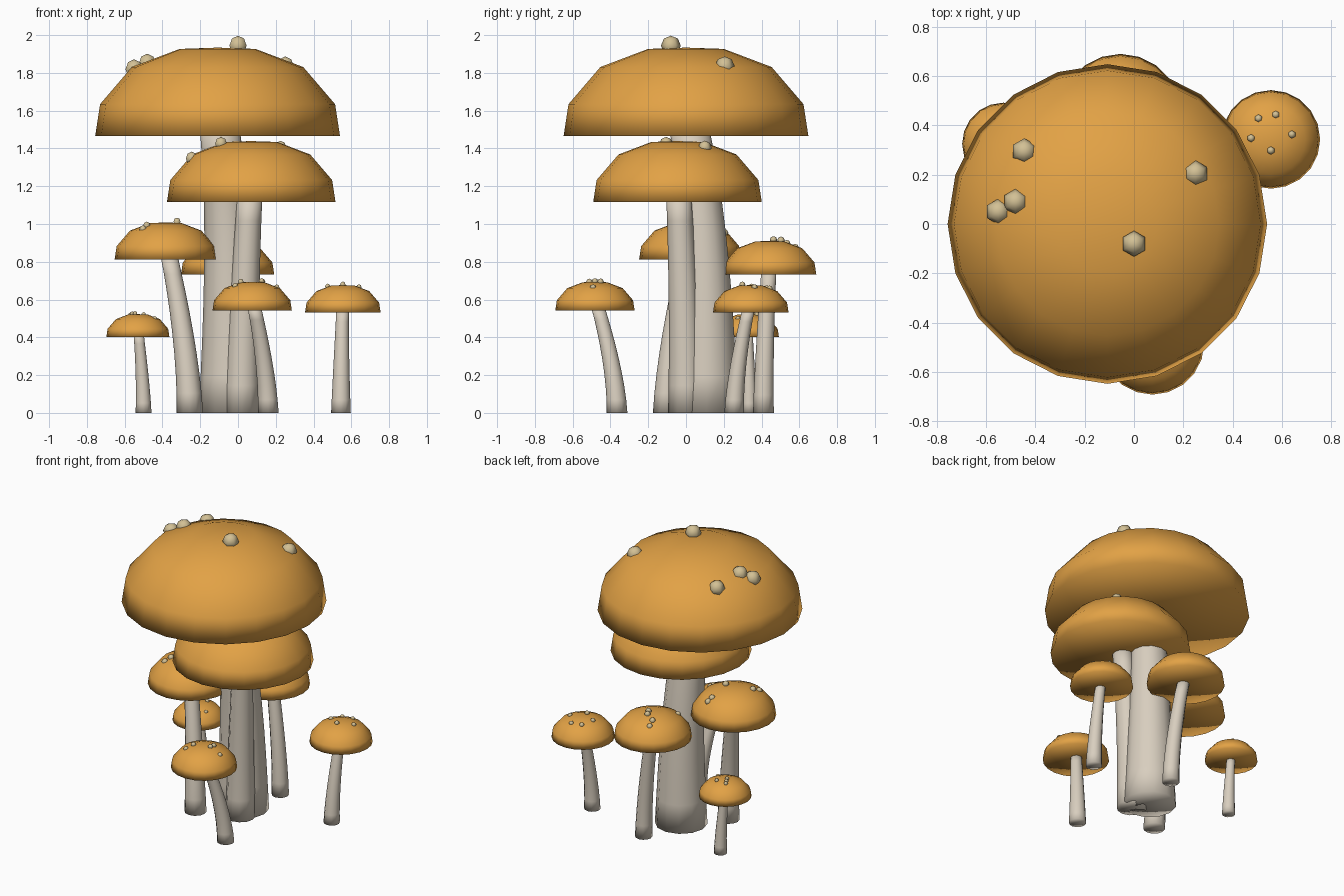
import bpy, bmesh, math

if "Cube" in bpy.data.objects:
    bpy.data.objects.remove(bpy.data.objects["Cube"])


def material(name, rgb):
    m = bpy.data.materials.new(name)
    m.diffuse_color = (*rgb, 1)
    m.use_nodes = True
    m.node_tree.nodes["Principled BSDF"].inputs["Base Color"].default_value = m.diffuse_color
    return m


CAP = material("orange_brown", (0.76, 0.36, 0.06))
STEM = material("pale_stem", (0.69, 0.62, 0.52))
SPOT = material("tan_spot", (0.65, 0.53, 0.30))

# Cap outline as (radius, height) fractions, from flat underside to crown
OUTLINE = [(1, 0), (0.96, 0.36), (0.70, 0.78), (0.31, 0.985), (0, 1)]


def finish(name, bm, mat):
    bmesh.ops.recalc_face_normals(bm, faces=bm.faces)
    me = bpy.data.meshes.new(name)
    bm.to_mesh(me)
    bm.free()
    for p in me.polygons:
        p.use_smooth = True
    me.materials.append(mat)
    ob = bpy.data.objects.new(name, me)
    bpy.context.collection.objects.link(ob)


def loft(bm, rings, n, phase=0.0):
    """Skin a stack of (x, y, z, radius) circles; radius 0 is a pole."""
    prev = None
    for x, y, z, r in rings:
        if r == 0:
            cur = [bm.verts.new((x, y, z))] * n
        else:
            cur = [bm.verts.new((x + r * math.cos(a), y + r * math.sin(a), z))
                   for a in (phase + 2 * math.pi * i / n for i in range(n))]
        if prev:
            for i in range(n):
                j = (i + 1) % n
                bm.faces.new(list(dict.fromkeys((prev[i], prev[j], cur[j], cur[i]))))
        prev = cur


def cap(name, x, y, z, radius):
    height = radius * 0.722
    bm = bmesh.new()
    loft(bm, [(x, y, z + h * height, r * radius) for r, h in [(0, 0)] + OUTLINE], 20)
    finish(name, bm, CAP)


def stem(name, centre, foot, foot_r, top_r, bend):
    # Leans from the foot towards the cap, bending more near the top
    x, y, z, radius = centre
    rings = [(*foot, 0, 0)]
    for i in range(9):
        t = i / 8
        lean = 0.87 * t ** bend
        rings.append((foot[0] + (x - foot[0]) * lean, foot[1] + (y - foot[1]) * lean,
                      t * (z + 0.1 * radius), top_r + (foot_r - top_r) * (1 - t) ** 1.2))
    rings.append((*rings[-1][:3], 0))
    bm = bmesh.new()
    loft(bm, rings, 12)
    finish(name, bm, STEM)


def surface_height(f):
    for (r0, h0), (r1, h1) in zip(OUTLINE, OUTLINE[1:]):
        if r1 <= f <= r0:
            return h0 + (h1 - h0) * (r0 - f) / (r0 - r1)
    return 0


def spots(name, centre, places):
    # Six-sided warts sunk into the cap, placed by offset from its axis
    x, y, z, radius = centre
    size = 0.081 * radius
    bm = bmesh.new()
    for dx, dy in places:
        f = math.hypot(dx, dy) / radius
        sink = 0.3 - 1.2 * max(0, f - 0.2)
        zc = z + surface_height(f) * radius * 0.722 + size * sink
        rings = [(x + dx, y + dy, zc - size * math.cos(k * math.pi / 4),
                  size * math.sin(k * math.pi / 4) if 0 < k < 4 else 0) for k in range(5)]
        loft(bm, rings, 6, math.pi / 2)
    finish(name, bm, SPOT)


def mushroom(label, centre, foot, foot_r, top_r, places, bend=1.6):
    cap(label + "_cap", *centre)
    stem(label + "_stem", centre, foot, foot_r, top_r, bend)
    spots(label + "_spots", centre, places)


# Two tall mushrooms in the middle
mushroom("giant", (-0.108, 0, 1.466, 0.648), (-0.04, 0.11), 0.167, 0.105,
         [(0.108, -0.08), (-0.337, 0.295), (-0.372, 0.09), (-0.442, 0.05), (0.358, 0.205)], 3)
mushroom("large", (0.07, -0.045, 1.117, 0.446), (0.02, 0), 0.095, 0.066,
         [(-0.315, -0.06), (-0.16, -0.06), (0.155, 0.145)])

# Small mushrooms around them
mushroom("left", (-0.383, 0.022, 0.813, 0.27), (-0.255, -0.105), 0.07, 0.045,
         [(0.06, 0.15), (0.07, 0.18), (0.06, 0), (-0.10, -0.07), (-0.12, -0.11)])
mushroom("back", (-0.055, 0.443, 0.732, 0.247), (0.04, 0.41), 0.055, 0.04,
         [(-0.06, 0.09), (-0.07, 0.135), (0, 0.06), (0.02, 0.02), (-0.105, -0.125)])
mushroom("front", (0.075, -0.482, 0.542, 0.21), (0.16, -0.365), 0.055, 0.036,
         [(-0.09, -0.07), (-0.06, -0.03), (0.05, 0), (0.055, 0.03), (0.13, -0.01)])
mushroom("right", (0.555, 0.343, 0.532, 0.2), (0.545, 0.255), 0.052, 0.033,
         [(-0.05, 0.085), (0.02, 0.10), (0.085, 0.02), (-0.08, 0.005), (0, -0.045)])
mushroom("smallest", (-0.53, 0.325, 0.402, 0.167), (-0.50, 0.335), 0.042, 0.027,
         [(0.03, 0.05), (-0.015, 0), (-0.03, 0.03), (-0.04, 0.05), (0.09, -0.05)])
